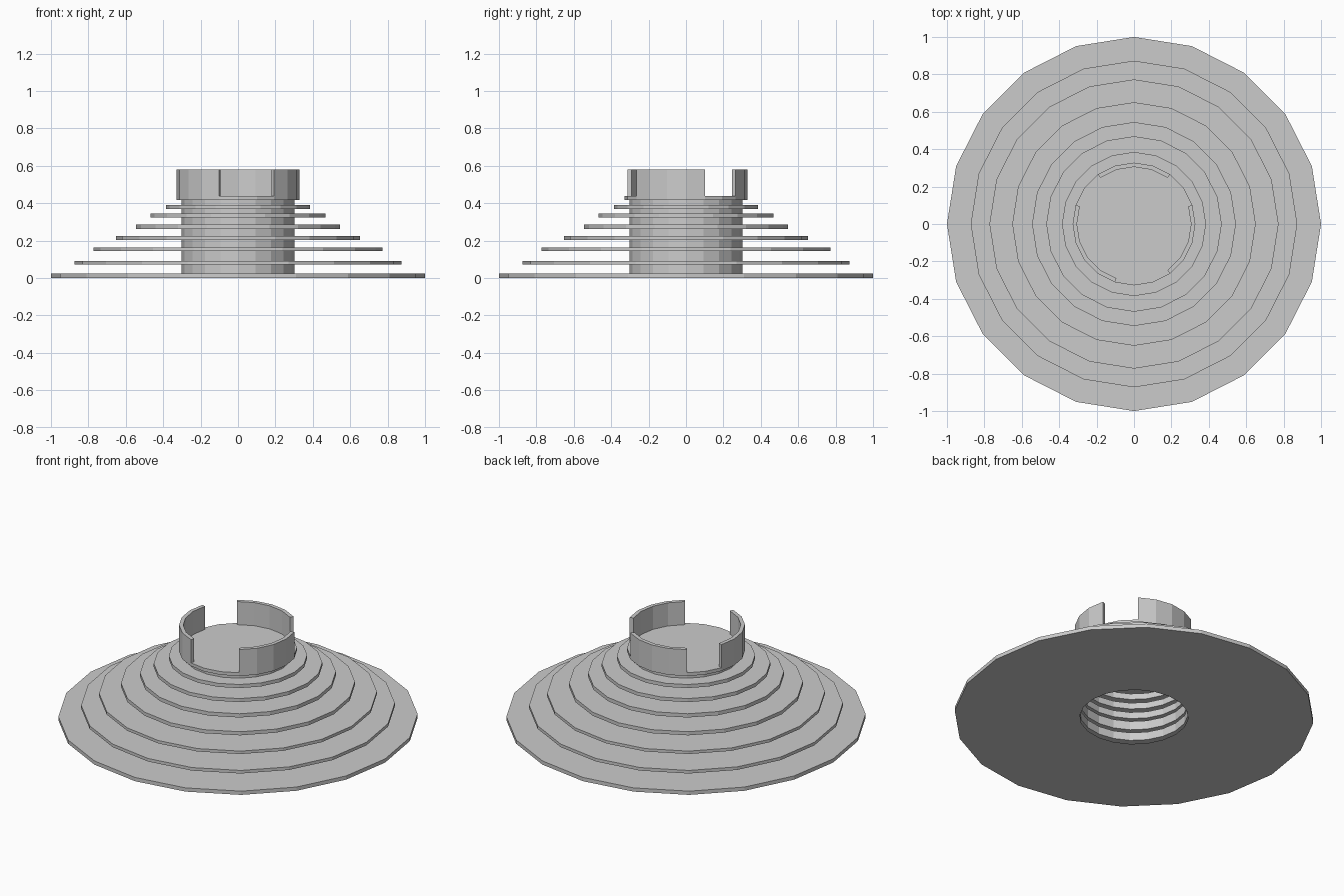
import bpy, bmesh, math

if "Cube" in bpy.data.objects:
    bpy.data.objects.remove(bpy.data.objects["Cube"])

SIDES = 20
CORE = 0.302          # radius of the hollow core
COLLAR_Z = 0.437      # top of the collar plate


def ring(bm, r, z):
    return [bm.verts.new((r * math.cos(2 * math.pi * i / SIDES),
                          r * math.sin(2 * math.pi * i / SIDES), z))
            for i in range(SIDES)]


def finish(bm, name):
    mesh = bpy.data.meshes.new(name)
    bm.to_mesh(mesh)
    bm.free()
    obj = bpy.data.objects.new(name, mesh)
    bpy.context.collection.objects.link(obj)
    return obj


# Finned body: one turned surface, open underneath, fins hollow to the core
fins = [(1.0, 0.0, 0.023), (0.873, 0.072, 0.091), (0.773, 0.145, 0.163),
        (0.651, 0.203, 0.225), (0.545, 0.263, 0.286), (0.469, 0.322, 0.344),
        (0.385, 0.369, 0.391), (0.328, 0.417, COLLAR_Z)]
profile = []
for r, z0, z1 in fins:
    profile += [(CORE, z0), (r, z0), (r, z1), (CORE, z1)]

bm = bmesh.new()
rings = [ring(bm, r, z) for r, z in profile]
for a, b in zip(rings, rings[1:]):
    for i in range(SIDES):
        j = (i + 1) % SIDES
        bm.faces.new((a[i], a[j], b[j], b[i]))
bm.faces.new(rings[-1])          # flat top plate
finish(bm, "finned_body")


# Collar walls: curved segments standing on the top plate
def collar_wall(name, first, last):
    bm = bmesh.new()
    sections = []
    for k in range(first, last + 1):
        a = 2 * math.pi * k / SIDES
        sections.append([bm.verts.new((r * math.cos(a), r * math.sin(a), z))
                         for r, z in ((0.305, COLLAR_Z), (0.328, COLLAR_Z),
                                      (0.328, 0.579), (0.305, 0.579))])
    for s, t in zip(sections, sections[1:]):
        for i in range(4):
            j = (i + 1) % 4
            bm.faces.new((s[i], s[j], t[j], t[i]))
    bm.faces.new(sections[0])
    bm.faces.new(sections[-1])
    bmesh.ops.recalc_face_normals(bm, faces=bm.faces)
    finish(bm, name)


collar_wall("collar_wall_back", 3, 7)
collar_wall("collar_wall_left", 9, 14)
collar_wall("collar_wall_right", -3, 1)
